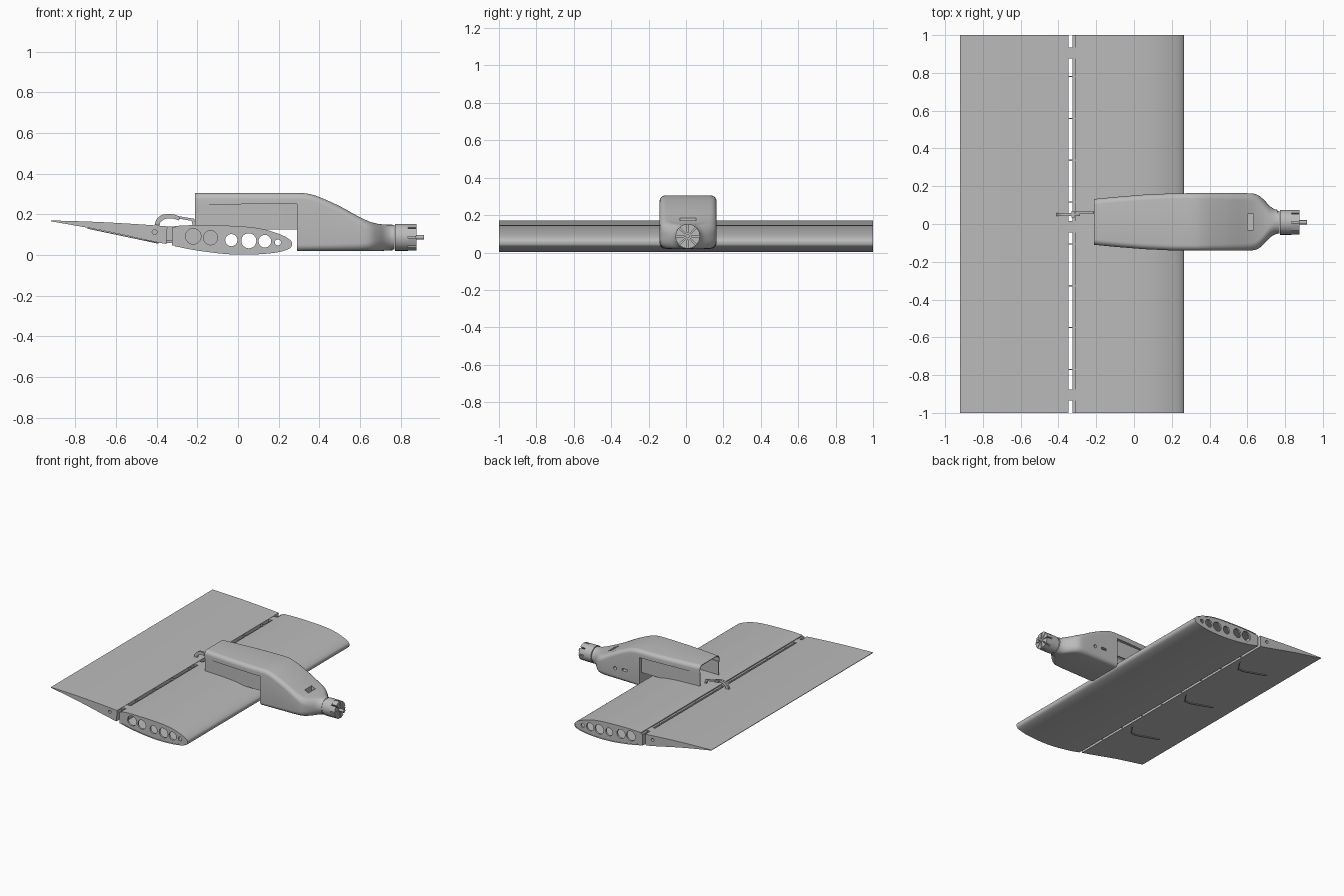
import bpy, bmesh, math
from mathutils import Vector

cube = bpy.data.objects.get("Cube")
if cube:
    bpy.data.objects.remove(cube, do_unlink=True)

grey = bpy.data.materials.new("plain grey")
grey.use_nodes = True
GREY = (0.5, 0.5, 0.5, 1)
grey.diffuse_color = GREY
grey.node_tree.nodes["Principled BSDF"].inputs["Base Color"].default_value = GREY


def make(name, bm):
    bmesh.ops.recalc_face_normals(bm, faces=bm.faces)
    me = bpy.data.meshes.new(name)
    bm.to_mesh(me)
    bm.free()
    me.materials.append(grey)
    ob = bpy.data.objects.new(name, me)
    bpy.context.collection.objects.link(ob)
    return ob


def finish(ob, angle=30):
    bpy.ops.object.select_all(action='DESELECT')
    bpy.context.view_layer.objects.active = ob
    ob.select_set(True)
    for m in list(ob.modifiers):
        bpy.ops.object.modifier_apply(modifier=m.name)
    bpy.ops.object.shade_smooth_by_angle(angle=math.radians(angle))
    return ob


def cut(ob, cutter):
    cutter.hide_render = True
    cutter.hide_set(True)
    m = ob.modifiers.new("cut", 'BOOLEAN')
    m.object, m.operation, m.solver = cutter, 'DIFFERENCE', 'EXACT'


def shell(ob, t):
    m = ob.modifiers.new("shell", 'SOLIDIFY')
    m.thickness, m.offset, m.use_even_offset = t, -1, True


def smooth(pts, n=6):
    # Catmull-Rom curve through 2D points
    p = [Vector(q) for q in pts]
    p = [2 * p[0] - p[1]] + p + [2 * p[-1] - p[-2]]
    out = []
    for a, b, c, d in zip(p, p[1:], p[2:], p[3:]):
        for i in range(n):
            t = i / n
            out.append(0.5 * (2 * b + (c - a) * t + (2 * a - 5 * b + 4 * c - d) * t * t
                              + (3 * b - a - 3 * c + d) * t ** 3))
    return out + [p[-2]]


def loft(bm, rings, closed=True, caps=True):
    vs = [[bm.verts.new(v) for v in r] for r in rings]
    n = len(vs[0])
    for a, b in zip(vs, vs[1:]):
        for i in range(n if closed else n - 1):
            j = (i + 1) % n
            bm.faces.new((a[i], a[j], b[j], b[i]))
    if caps:
        bm.faces.new(vs[0])
        bm.faces.new(vs[-1])


def prism(bm, pts, y0, y1, caps=True):
    loft(bm, [[(p[0], y, p[1]) for p in pts] for y in (y0, y1)], True, caps)


def box(bm, x0, x1, y0, y1, z0, z1):
    prism(bm, [(x0, z0), (x1, z0), (x1, z1), (x0, z1)], y0, y1)


def disc(x, z, r, n=24):
    return [(x + r * math.cos(2 * math.pi * i / n), z + r * math.sin(2 * math.pi * i / n))
            for i in range(n)]


def rod_x(bm, x0, x1, y, z, r, n=32):
    loft(bm, [[(x, y + p[0], z + p[1]) for p in disc(0, 0, r, n)] for x in (x0, x1)])


# Main wing skin
foil = smooth([(-0.31, 0.143), (-0.2, 0.147), (0, 0.142), (0.12, 0.128), (0.21, 0.1),
               (0.255, 0.075), (0.265, 0.053), (0.25, 0.03), (0.18, 0.011), (0.06, 0.002),
               (-0.06, 0.005), (-0.2, 0.022), (-0.31, 0.043)])
bm = bmesh.new()
prism(bm, foil, -1, 1, False)
wing = make("wing_skin", bm)
shell(wing, 0.006)
finish(wing)

# Ribs with lightening holes
centre = Vector((0, 0.077))
rib_shape = [Vector((p.x * 0.99, centre.y + (p.y - centre.y) * 0.94)) for p in foil]
front_holes = [(-0.033, 0.073, 0.03), (0.053, 0.07, 0.037), (0.132, 0.068, 0.031),
               (0.196, 0.062, 0.015)]
rear_holes = [(-0.22, 0.092, 0.038), (-0.135, 0.085, 0.035)]


def ribs(name, stations, holes):
    bm = bmesh.new()
    for y in stations:
        prism(bm, rib_shape, y - 0.007, y + 0.007)
    ob = make(name, bm)
    bm = bmesh.new()
    for x, z, r in holes:
        prism(bm, disc(x, z, r), -1.2, 1.2)
    cut(ob, make(name + "_cutter", bm))
    finish(ob)


ribs("end_ribs", (-0.99, 0.99), front_holes + rear_holes)
ribs("inner_ribs", [-0.77 + 0.22 * i for i in range(8)], front_holes)

# Control surface behind the wing
flap_top = smooth([(-0.92, 0.17), (-0.7, 0.163), (-0.5, 0.152), (-0.347, 0.141)])
flap_low = smooth([(-0.352, 0.054), (-0.434, 0.07), (-0.68, 0.123), (-0.92, 0.166)])
bm = bmesh.new()
prism(bm, flap_top + flap_low, -1, 1)
flap = make("flap", bm)
bm = bmesh.new()
for s in (-1, 1):
    prism(bm, disc(-0.41, 0.113, 0.012, 16), s * 0.9, s * 1.1)
cut(flap, make("flap_hole_cutter", bm))
finish(flap)

# Grooved seams on the underside of the flap
bm = bmesh.new()
for y in (-0.6, 0.0, 0.6):
    def low(x):
        return 0.052 + (-0.35 - x) * 0.211
    path = [(-0.39, y + 0.12), (-0.46, y + 0.02), (-0.52, y), (-0.74, y)]
    rings = [[(x, v + dy, low(x) + dz) for dy, dz in
              ((-0.006, 0), (0.006, 0), (0.006, -0.005), (-0.006, -0.005))] for x, v in path]
    loft(bm, rings)
finish(make("flap_underside_seams", bm))

# Rear spar, hinge blocks and bridging tabs in the gap
bm = bmesh.new()
box(bm, -0.325, -0.308, -1, 1, 0.046, 0.135)
make("rear_spar", bm)
bm = bmesh.new()
for y in (-0.905, -0.015, 0.905):
    box(bm, -0.355, -0.305, y - 0.03, y + 0.03, 0.07, 0.139)
make("hinge_blocks", bm)
bm = bmesh.new()
for i in range(8):
    y = -0.77 + 0.2215 * i
    box(bm, -0.355, -0.305, y - 0.003, y + 0.003, 0.06, 0.137)
make("hinge_tabs", bm)

YC = 0.011


# Rounded-rectangle cross-section of the body
def section(x, w, z0, z1, r, n=6):
    ring = []
    for k, (sy, zc) in enumerate(((1, z1 - r), (-1, z1 - r), (-1, z0 + r), (1, z0 + r))):
        for i in range(n + 1):
            a = math.pi / 2 * (k + i / n)
            ring.append((x, YC + sy * (w - r) + r * math.cos(a), zc + r * math.sin(a)))
    return ring


# Front pod narrowing to the motor
stations = [(0.29, 0.152, 0.305, 0.03), (0.34, 0.152, 0.302, 0.03), (0.4, 0.152, 0.285, 0.032),
            (0.5, 0.152, 0.24, 0.035), (0.58, 0.152, 0.196, 0.038), (0.63, 0.15, 0.171, 0.042),
            (0.66, 0.14, 0.16, 0.048), (0.69, 0.115, 0.153, 0.055), (0.72, 0.083, 0.15, 0.06),
            (0.745, 0.067, 0.149, 0.062), (0.76, 0.064, 0.149, 0.0625)]
cols = [smooth([(s[0], s[k]) for s in stations], 3) for k in (1, 2, 3)]
bm = bmesh.new()
loft(bm, [section(w.x, w.y, 0.02 + max(0, w.x - 0.7) * 0.06, t.y, min(r.y, w.y * 0.97, 0.0615))
          for w, t, r in zip(*cols)])
pod = make("front_pod", bm)
bm = bmesh.new()
box(bm, 0.6, 0.632, YC - 0.043, YC + 0.043, 0.14, 0.3)
prism(bm, disc(0.5, 0.11, 0.013, 16), 0.13, 0.2)
box(bm, 0.395, 0.44, 0.13, 0.2, 0.108, 0.126)
cut(pod, make("vent_cutter", bm))
finish(pod, 35)

# Open rear hood with recessed side walls resting on the wing
bm = bmesh.new()
rings = []
for x, w, inset in ((-0.212, 0.121, 0.003), (-0.1, 0.132, 0.01), (0.05, 0.144, 0.018),
                    (0.2, 0.151, 0.022), (0.295, 0.152, 0.024)):
    lip = 0.25 + 0.02 * min(0, x)
    half = [(w - inset, 0.125), (w - inset, lip), (w, lip)]
    for i in range(7):
        a = math.pi / 2 * i / 6
        half.append((w - 0.03 + 0.03 * math.cos(a), 0.275 + 0.03 * math.sin(a)))
    rings.append([(x, YC + y, z) for y, z in half] + [(x, YC - y, z) for y, z in half[::-1]])
loft(bm, rings, False, False)
hood = make("rear_hood", bm)
shell(hood, 0.005)
finish(hood, 35)

# Motor: can, petal-like front and shaft
MY, MZ = 0.009, 0.087
bm = bmesh.new()
rod_x(bm, 0.745, 0.77, MY, MZ, 0.06)
rod_x(bm, 0.772, 0.835, MY, MZ, 0.066)
rod_x(bm, 0.83, 0.875, MY, MZ, 0.02)
rod_x(bm, 0.87, 0.915, MY, MZ, 0.011, 16)
for k in range(8):
    ring = []
    for r, spread in ((0.018, 0.22), (0.066, 0.33)):
        for s in ((-1, 1) if r < 0.05 else (1, 0, -1)):
            a = math.pi / 4 * (k + 0.5) + s * spread
            ring.append((MY + r * math.cos(a), MZ + r * math.sin(a)))
    loft(bm, [[(x, y, z) for y, z in ring] for x in (0.83, 0.877)])
finish(make("motor", bm))

# Control horn and pushrod
arch = smooth([(-0.41, 0.148), (-0.4, 0.175), (-0.37, 0.198), (-0.32, 0.2), (-0.285, 0.188)])
under = smooth([(-0.29, 0.17), (-0.325, 0.18), (-0.355, 0.178), (-0.38, 0.162), (-0.385, 0.146)])
bm = bmesh.new()
prism(bm, arch + under, 0.042, 0.058)
finish(make("control_horn", bm))
bm = bmesh.new()
prism(bm, [(-0.31, 0.182), (-0.31, 0.194), (-0.215, 0.178), (-0.205, 0.135), (-0.22, 0.135),
           (-0.228, 0.168)], 0.056, 0.066)
box(bm, -0.33, -0.315, 0.035, 0.07, 0.18, 0.195)
make("pushrod", bm)
